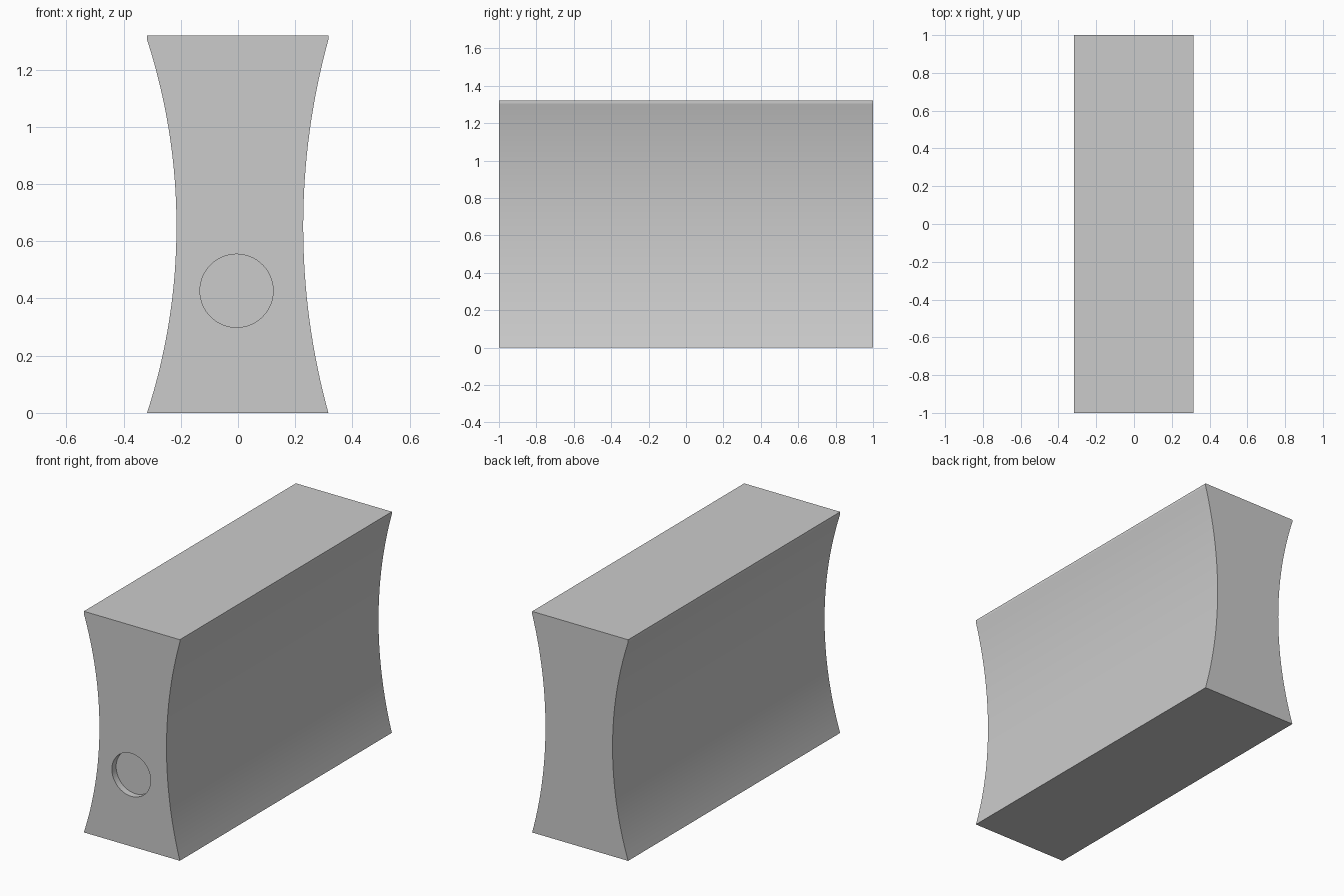
import bpy
import bmesh
import math
from mathutils import Matrix

cube = bpy.data.objects.get("Cube")
if cube:
    bpy.data.objects.remove(cube, do_unlink=True)

HEIGHT, LIP, HALF_LENGTH = 1.32, 0.015, 1.0

grey = bpy.data.materials.new("plain grey")
grey.use_nodes = True
colour = (0.6, 0.6, 0.6, 1.0)
grey.diffuse_color = colour
grey.node_tree.nodes["Principled BSDF"].inputs["Base Color"].default_value = colour


def new_object(name, bm):
    bmesh.ops.recalc_face_normals(bm, faces=bm.faces[:])
    mesh = bpy.data.meshes.new(name)
    bm.to_mesh(mesh)
    bm.free()
    mesh.materials.append(grey)
    obj = bpy.data.objects.new(name, mesh)
    bpy.context.collection.objects.link(obj)
    return obj


def concave_side(edge_x, waist_x, steps=32):
    """Circular arc from the bottom corner up to the narrow lip at the top."""
    half = (HEIGHT - LIP) / 2
    sag = abs(edge_x - waist_x)
    radius = (half ** 2 + sag ** 2) / (2 * sag)
    sweep = math.asin(half / radius)
    sign = math.copysign(1, edge_x)
    points = []
    for i in range(steps + 1):
        a = sweep * (2 * i / steps - 1)
        points.append((waist_x + sign * radius * (1 - math.cos(a)),
                       half + radius * math.sin(a)))
    return points + [(edge_x, HEIGHT)]


# Body: waisted profile extruded from front to back
profile = concave_side(0.316, 0.228) + concave_side(-0.318, -0.215)[::-1]
bm = bmesh.new()
front = bm.faces.new([bm.verts.new((x, -HALF_LENGTH, z)) for x, z in profile])
extruded = bmesh.ops.extrude_face_region(bm, geom=[front], use_keep_orig=True)
back_verts = [g for g in extruded["geom"] if isinstance(g, bmesh.types.BMVert)]
bmesh.ops.translate(bm, verts=back_verts, vec=(0, 2 * HALF_LENGTH, 0))
body = new_object("body", bm)

# Shallow round recess low on the front
bm = bmesh.new()
bmesh.ops.create_cone(
    bm, cap_ends=True, segments=64, radius1=0.128, radius2=0.128, depth=0.08,
    matrix=Matrix.Translation((-0.005, -HALF_LENGTH, 0.427))
    @ Matrix.Rotation(math.pi / 2, 4, "X"))
cutter = new_object("recess_cutter", bm)
cutter.hide_render = True

cut = body.modifiers.new("recess", "BOOLEAN")
cut.operation = "DIFFERENCE"
cut.solver = "EXACT"
cut.object = cutter

bpy.ops.object.select_all(action="DESELECT")
body.select_set(True)
bpy.context.view_layer.objects.active = body
bpy.ops.object.modifier_apply(modifier=cut.name)
bpy.data.objects.remove(cutter, do_unlink=True)
bpy.ops.object.shade_smooth_by_angle(angle=math.radians(10))
